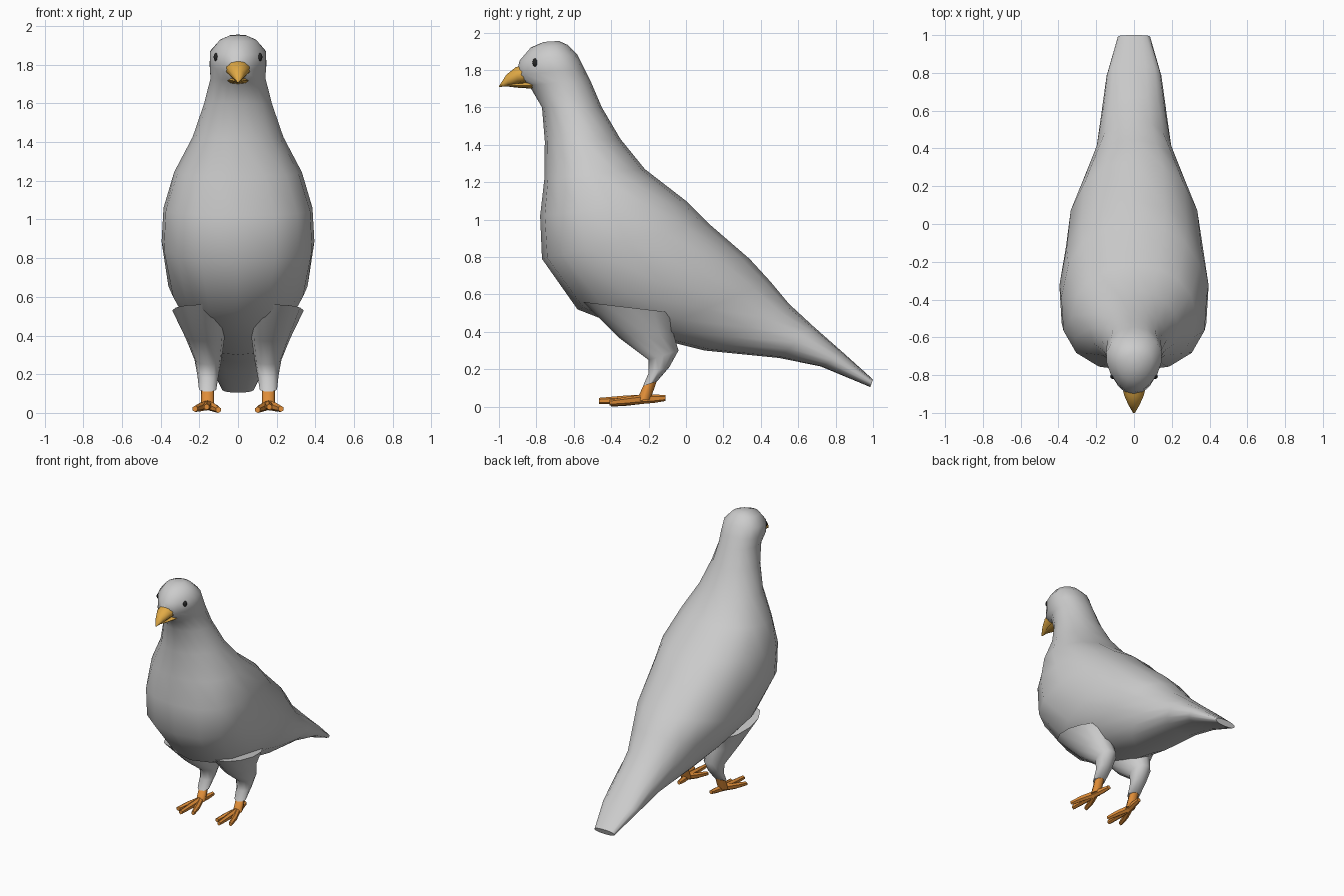
import bpy, bmesh, math


def paint(obj, name, rgb):
    mat = bpy.data.materials.get(name) or bpy.data.materials.new(name)
    mat.diffuse_color = (*rgb, 1)
    obj.data.materials.append(mat)


def loft(name, rings, sides=16, angle=60):
    """Ring: front y, z, back y, z, half width, centre x, exponent, front narrowing."""
    bm = bmesh.new()
    loops = []
    for ring in rings:
        fy, fz, by, bz, w, cx, n, k = (list(ring) + [0, 2, 0][len(ring) - 5:])[:8]
        loop = []
        for i in range(sides):
            a = 2 * math.pi * i / sides
            c, s = math.cos(a), math.sin(a)
            t = math.copysign(abs(c) ** (2 / n), c)      # +1 front, -1 back
            u = math.copysign(abs(s) ** (2 / n), s)
            x = cx + w * u * (1 - k * t)
            loop.append(bm.verts.new((x, (fy + by) / 2 + t * (fy - by) / 2,
                                      (fz + bz) / 2 + t * (fz - bz) / 2)))
        loops.append(loop)
    for a, b in zip(loops, loops[1:]):
        for i in range(sides):
            j = (i + 1) % sides
            bm.faces.new((a[i], a[j], b[j], b[i]))
    bm.faces.new(loops[0])
    bm.faces.new(loops[-1])
    bmesh.ops.recalc_face_normals(bm, faces=bm.faces)
    me = bpy.data.meshes.new(name)
    bm.to_mesh(me)
    bm.free()
    obj = bpy.data.objects.new(name, me)
    bpy.context.collection.objects.link(obj)
    bpy.ops.object.select_all(action='DESELECT')
    obj.select_set(True)
    bpy.context.view_layer.objects.active = obj
    bpy.ops.object.shade_smooth_by_angle(angle=math.radians(angle))
    return obj


# Head, neck, body and tail in one skin
loft("body", [
    (-0.76, 1.95, -0.68, 1.955, 0.04),
    (-0.83, 1.92, -0.635, 1.935, 0.095, 0, 2, 0.1),
    (-0.89, 1.85, -0.58, 1.88, 0.145, 0, 2, 0.2),
    (-0.91, 1.77, -0.545, 1.81, 0.145, 0, 2, 0.25),
    (-0.84, 1.72, -0.51, 1.74, 0.142, 0, 2, 0.15),
    (-0.77, 1.60, -0.45, 1.60, 0.175),
    (-0.755, 1.42, -0.35, 1.43, 0.235),
    (-0.757, 1.22, -0.22, 1.27, 0.33, 0, 2.2, -0.05),
    (-0.78, 1.02, 0.0, 1.10, 0.385, 0, 2.4, -0.08),
    (-0.77, 0.79, 0.12, 0.98, 0.395, 0, 2.4, -0.08),
    (-0.58, 0.52, 0.34, 0.79, 0.36, 0, 2.2),
    (-0.22, 0.38, 0.45, 0.67, 0.28, 0, 2.2),
    (0.10, 0.30, 0.55, 0.55, 0.21, 0, 2.2),
    (0.50, 0.26, 0.68, 0.43, 0.172, 0, 2.2),
    (0.72, 0.215, 0.85, 0.28, 0.145, 0, 2.3),
    (0.985, 0.105, 1.0, 0.145, 0.085, 0, 2.4)])

# Beak halves
upper = loft("upper_beak", [
    (-0.84, 1.735, -0.85, 1.83, 0.07),
    (-0.90, 1.725, -0.91, 1.815, 0.055),
    (-0.95, 1.715, -0.96, 1.775, 0.032),
    (-1.0, 1.708, -1.0, 1.714, 0.005)], 10)
lower = loft("lower_beak", [
    (-0.82, 1.70, -0.82, 1.735, 0.055),
    (-0.90, 1.705, -0.90, 1.73, 0.036),
    (-0.965, 1.713, -0.965, 1.72, 0.01)], 8)
for part in (upper, lower):
    paint(part, "beak_yellow", (0.75, 0.4, 0.06))

for side, label in ((1, "left"), (-1, "right")):
    # Eye
    bpy.ops.mesh.primitive_uv_sphere_add(segments=12, ring_count=8, radius=0.02,
                                         location=(side * 0.112, -0.805, 1.84))
    eye = bpy.context.object
    eye.name = label + "_eye"
    eye.scale = (0.7, 0.8, 1.1)
    bpy.ops.object.shade_smooth()
    paint(eye, "eye_black", (0.02, 0.02, 0.02))

    # Feathered thigh and shank
    loft(label + "_leg", [
        (-0.55, 0.56, -0.05, 0.50, 0.14, side * 0.20),
        (-0.36, 0.37, -0.07, 0.40, 0.10, side * 0.17),
        (-0.20, 0.25, -0.04, 0.30, 0.07, side * 0.155),
        (-0.20, 0.18, -0.09, 0.21, 0.055, side * 0.155),
        (-0.23, 0.11, -0.155, 0.135, 0.045, side * 0.157)], 12)

    # Ankle and toes
    feet = [loft(label + "_ankle", [
        (-0.225, 0.12, -0.155, 0.14, 0.034, side * 0.157),
        (-0.265, 0.03, -0.19, 0.04, 0.034, side * 0.157)], 8)]
    for n, (dx, end, lift) in enumerate(((-0.055, -0.40, 0.0), (0.005, -0.465, 0.015),
                                         (0.065, -0.41, 0.005), (-0.02, -0.11, 0.03))):
        mid = (end - 0.23) / 2
        feet.append(loft(f"{label}_toe_{n + 1}", [
            (-0.23, 0.015, -0.23, 0.065, 0.024, side * 0.157),
            (mid, lift / 2 + 0.005, mid, lift / 2 + 0.05, 0.021, side * (0.157 + dx * 0.6)),
            (end, lift, end, lift + 0.032, 0.015, side * (0.157 + dx))], 6, 40))
    for part in feet:
        paint(part, "foot_orange", (0.75, 0.27, 0.04))
